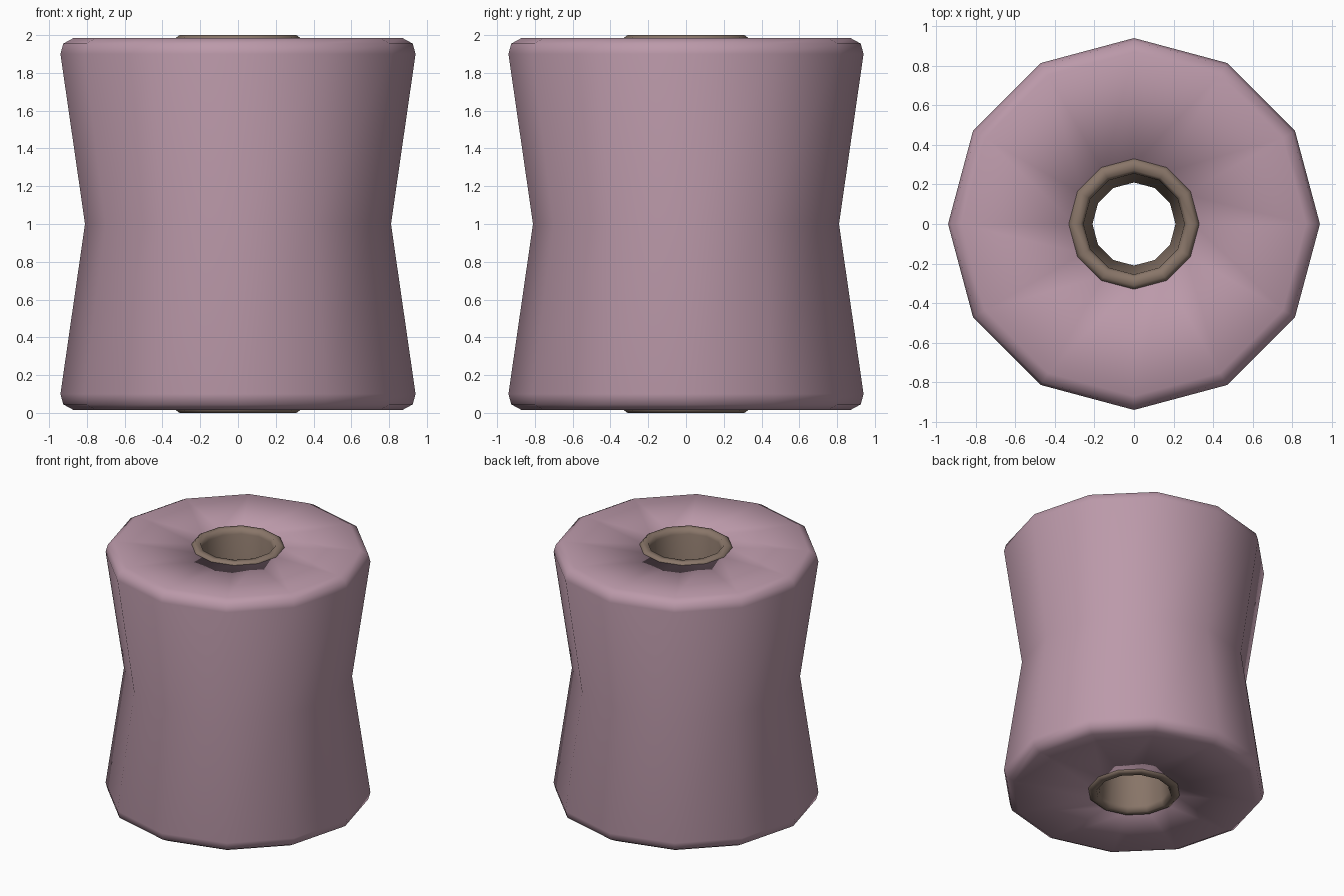
import bpy, bmesh
from math import sin, cos, tau

SIDES = 12

cube = bpy.data.objects.get("Cube")
if cube:
    bpy.data.objects.remove(cube)


def material(name, rgb):
    mat = bpy.data.materials.new(name)
    mat.use_nodes = True
    mat.diffuse_color = (*rgb, 1)
    mat.node_tree.nodes["Principled BSDF"].inputs["Base Color"].default_value = (*rgb, 1)
    return mat


def lathe(name, upper_half, mat):
    """Spin a closed ring profile, given as its upper half and mirrored about z = 1."""
    profile = upper_half + [(r, 2 - z) for r, z in reversed(upper_half) if z != 1]
    bm = bmesh.new()
    rings = [[bm.verts.new((r * cos(tau * i / SIDES), r * sin(tau * i / SIDES), z))
              for i in range(SIDES)] for r, z in profile]
    for k, ring in enumerate(rings):
        following = rings[(k + 1) % len(rings)]
        for i in range(SIDES):
            j = (i + 1) % SIDES
            bm.faces.new((ring[i], ring[j], following[j], following[i]))
    bmesh.ops.recalc_face_normals(bm, faces=bm.faces)
    mesh = bpy.data.meshes.new(name)
    bm.to_mesh(mesh)
    bm.free()
    mesh.materials.append(mat)
    mesh.shade_smooth()
    obj = bpy.data.objects.new(name, mesh)
    bpy.context.collection.objects.link(obj)
    return obj


pink = material("dusty pink", (0.50, 0.32, 0.40))
brown = material("taupe brown", (0.25, 0.18, 0.14))

# Waisted roller body with softened rims
lathe("roller_body", [(0.81, 1), (0.94, 1.90), (0.925, 1.955), (0.87, 1.985), (0.30, 1.985)], pink)

# Hollow sleeve through the middle, standing slightly proud of both ends
lathe("centre_sleeve", [(0.33, 1), (0.33, 1.985), (0.31, 2.0), (0.27, 2.0), (0.255, 1.96), (0.21, 1)], brown)
